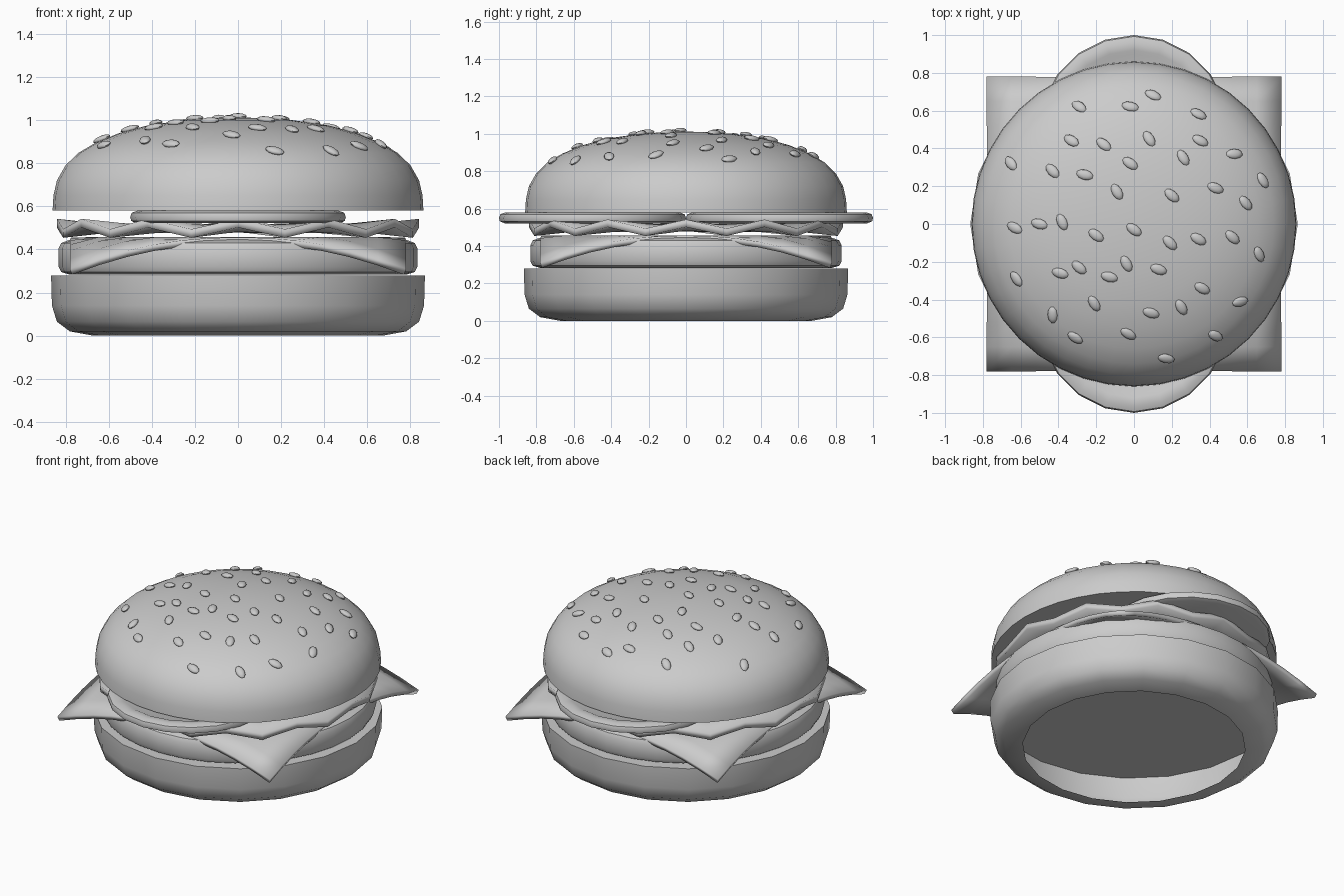
import bpy, bmesh, math
from mathutils import Vector

if "Cube" in bpy.data.objects:
    bpy.data.objects.remove(bpy.data.objects["Cube"])


def finish(name, bm, angle=40):
    bmesh.ops.recalc_face_normals(bm, faces=bm.faces)
    me = bpy.data.meshes.new(name)
    bm.to_mesh(me)
    bm.free()
    ob = bpy.data.objects.new(name, me)
    bpy.context.collection.objects.link(ob)
    bpy.ops.object.select_all(action='DESELECT')
    bpy.context.view_layer.objects.active = ob
    ob.select_set(True)
    bpy.ops.object.shade_smooth_by_angle(angle=math.radians(angle))
    return ob


def solidify(ob, thickness):
    mod = ob.modifiers.new("thickness", 'SOLIDIFY')
    mod.thickness = thickness
    mod.offset = 0


def lathe(name, profile, sides, y=0.0):
    """Spin a (radius, z) profile around a vertical axis."""
    bm = bmesh.new()
    rings = []
    for r, z in profile:
        if r == 0:
            rings.append([bm.verts.new((0, y, z))] * sides)
        else:
            rings.append([bm.verts.new((r * math.sin(2 * math.pi * i / sides),
                                        y + r * math.cos(2 * math.pi * i / sides), z))
                          for i in range(sides)])
    for a, b in zip(rings, rings[1:]):
        for i in range(sides):
            j = (i + 1) % sides
            quad = list(dict.fromkeys((a[i], a[j], b[j], b[i])))
            bm.faces.new(quad)
    return finish(name, bm)


# Bottom bun: hollow shell, open underneath
lathe("bottom_bun", [(0.67, 0), (0.78, 0.02), (0.84, 0.065), (0.863, 0.14),
                     (0.867, 0.28), (0, 0.28)], 20)

# Patty
lathe("patty", [(0, 0.283), (0.78, 0.283), (0.82, 0.295), (0.832, 0.32), (0.832, 0.405),
                (0.82, 0.43), (0.78, 0.445), (0, 0.445)], 32)

# Cheese slice with drooping corners
bm = bmesh.new()
bmesh.ops.create_grid(bm, x_segments=12, y_segments=12, size=0.775)
for v in bm.verts:
    r = v.co.xy.length
    t = max(0.0, (r - 0.77) / 0.325)
    v.co.z = 0.442 - 0.145 * t ** 1.2
solidify(finish("cheese", bm), 0.03)

# Lettuce: twelve waves round the rim
bm = bmesh.new()
N = 24
radii = [0.4, 0.65, 0.84]
rings = []
for k, r in enumerate(radii):
    amp = (0, 0.004, 0.024)[k]
    rings.append([bm.verts.new((r * math.sin(2 * math.pi * i / N), r * math.cos(2 * math.pi * i / N),
                                0.498 + amp * (1 if i % 2 == 0 else -1))) for i in range(N)])
bm.faces.new(rings[0])
for a, b in zip(rings, rings[1:]):
    for i in range(N):
        j = (i + 1) % N
        bm.faces.new((a[i], a[j], b[j], b[i]))
solidify(finish("lettuce", bm), 0.04)

# Two tomato slices
for name, y in (("tomato_front", -0.5), ("tomato_back", 0.5)):
    lathe(name, [(0, 0.522), (0.47, 0.522), (0.495, 0.532), (0.5, 0.55), (0.493, 0.57),
                 (0.465, 0.58), (0.42, 0.578), (0.4, 0.568), (0, 0.568)], 20, y)

# Top bun dome
dome = [(0.86, 0.58), (0.856, 0.65), (0.84, 0.72), (0.80, 0.79), (0.74, 0.848), (0.66, 0.895),
        (0.55, 0.94), (0.42, 0.975), (0.25, 1.0), (0.1, 1.01), (0, 1.012)]
lathe("top_bun", [(0, 0.58)] + dome, 40)


def dome_point(r):
    for (r0, z0), (r1, z1) in zip(dome, dome[1:]):
        if r1 <= r <= r0:
            t = (r0 - r) / (r0 - r1)
            return z0 + t * (z1 - z0), (z1 - z0) / (r1 - r0)


# Sesame seeds: x, y in hundredths, angle in degrees
seeds = [(10, 68, -30), (-29, 62, -42), (-2, 62, -15), (34, 58, -25), (-33, 44, -35), (-16, 42, -40),
         (8, 45, -60), (35, 44, -25), (53, 37, 5), (-65, 32, -45), (-43, 28, -45), (-26, 26, -15),
         (-2, 32, -35), (26, 35, -60), (68, 23, -55), (43, 19, -20), (20, 15, -40), (-9, 17, -60),
         (59, 11, -45), (-50, 0, -15), (-38, 1, -65), (-63, -2, -25), (-20, -6, -35), (0, -3, -35),
         (19, -10, -45), (34, -8, -30), (52, -7, -40), (66, -16, -55), (-62, -29, -52), (-39, -26, -15),
         (-29, -23, -40), (-13, -28, -15), (-4, -21, -62), (13, -24, -20), (36, -34, -30), (56, -41, 5),
         (-43, -48, 88), (-21, -42, -60), (9, -47, -20), (25, -44, -60), (-31, -60, -35), (-3, -58, -35),
         (17, -71, -20), (43, -59, -35)]
bm = bmesh.new()
for sx, sy, ang in seeds:
    x, y = sx / 100, sy / 100
    r = math.hypot(x, y)
    z, slope = dome_point(r)
    d = Vector((x, y, 0)).normalized() if r else Vector((0, 0, 0))
    n = (Vector((0, 0, 1)) - d * slope).normalized()
    a = math.radians(ang)
    u = Vector((math.cos(a), math.sin(a), 0))
    u = (u - n * u.dot(n)).normalized()
    w = n.cross(u)
    c = Vector((x, y, z)) + n * 0.006
    for v in bmesh.ops.create_uvsphere(bm, u_segments=10, v_segments=6, radius=1)["verts"]:
        p = v.co.copy()
        v.co = c + u * p.x * 0.046 + w * p.y * 0.027 + n * p.z * 0.015
finish("sesame_seeds", bm, 60)
